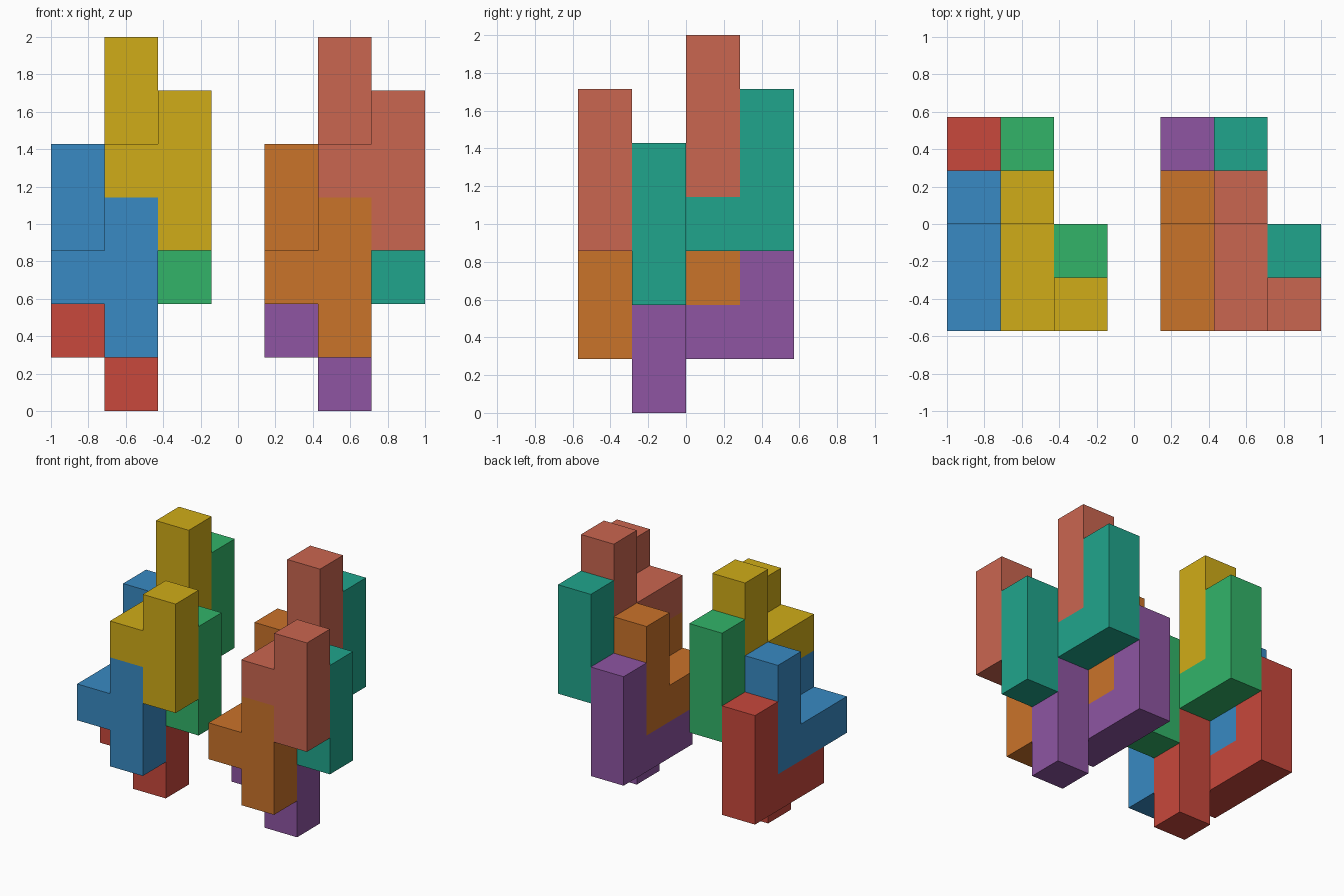
import bpy, bmesh
from mathutils import Vector

if "Cube" in bpy.data.objects:
    bpy.data.objects.remove(bpy.data.objects["Cube"])

U = 2 / 7  # size of one cube cell

# One interlocking piece: rear upright, floor bar running forward, front post at the right
CELLS = {(0, 2, 0), (0, 2, 1), (0, 2, 2), (0, 1, 0), (0, 0, 0),
         (1, 0, -1), (1, 0, 0), (1, 0, 1)}


def srgb(r, g, b):
    return [((c / 255 + 0.055) / 1.055) ** 2.4 for c in (r, g, b)] + [1.0]


def make_piece(name, offset, colour):
    """Outer skin of the cell cluster, with coplanar faces merged."""
    bm = bmesh.new()
    for cell in CELLS:
        for axis in range(3):
            for side in (-1, 1):
                n = Vector((0, 0, 0))
                n[axis] = side
                near = tuple(int(a + b) for a, b in zip(cell, n))
                if near in CELLS:
                    continue
                a, b = Vector((0, 0, 0)), Vector((0, 0, 0))
                a[(axis + 1) % 3] = 0.5
                b[(axis + 2) % 3] = 0.5 * side
                mid = Vector(cell) + Vector((0.5, 0.5, 0.5)) + n * 0.5
                bm.faces.new([bm.verts.new((mid + p) * U)
                              for p in (-a - b, a - b, a + b, b - a)])
    bmesh.ops.remove_doubles(bm, verts=bm.verts, dist=1e-4)
    bmesh.ops.dissolve_limit(bm, angle_limit=0.01, verts=bm.verts, edges=bm.edges)
    bmesh.ops.recalc_face_normals(bm, faces=bm.faces)
    mesh = bpy.data.meshes.new(name)
    bm.to_mesh(mesh)
    bm.free()
    mat = bpy.data.materials.new(name + "_colour")
    mat.diffuse_color = srgb(*colour)
    mat.use_nodes = True
    mat.node_tree.nodes["Principled BSDF"].inputs["Base Color"].default_value = mat.diffuse_color
    mesh.materials.append(mat)
    obj = bpy.data.objects.new(name, mesh)
    obj.location = [o * U for o in offset]
    bpy.context.collection.objects.link(obj)


# Position of each piece inside a cluster, in cells
PLACES = [("lower_back", (0, 1, 1)), ("lower_front", (0, 0, 2)),
          ("upper_back", (1, 1, 3)), ("upper_front", (1, 0, 4))]

# Two identical clusters side by side, each with its own colours
CLUSTERS = [("left", 0, [(200, 72, 60), (56, 138, 195), (50, 180, 105), (208, 172, 24)]),
            ("right", 4, [(142, 85, 162), (202, 115, 42), (32, 165, 140), (202, 102, 80)])]

for side, shift, colours in CLUSTERS:
    for (part, (x, y, z)), colour in zip(PLACES, colours):
        make_piece(f"{side}_{part}_piece", (x + shift - 3.5, y - 2, z), colour)
